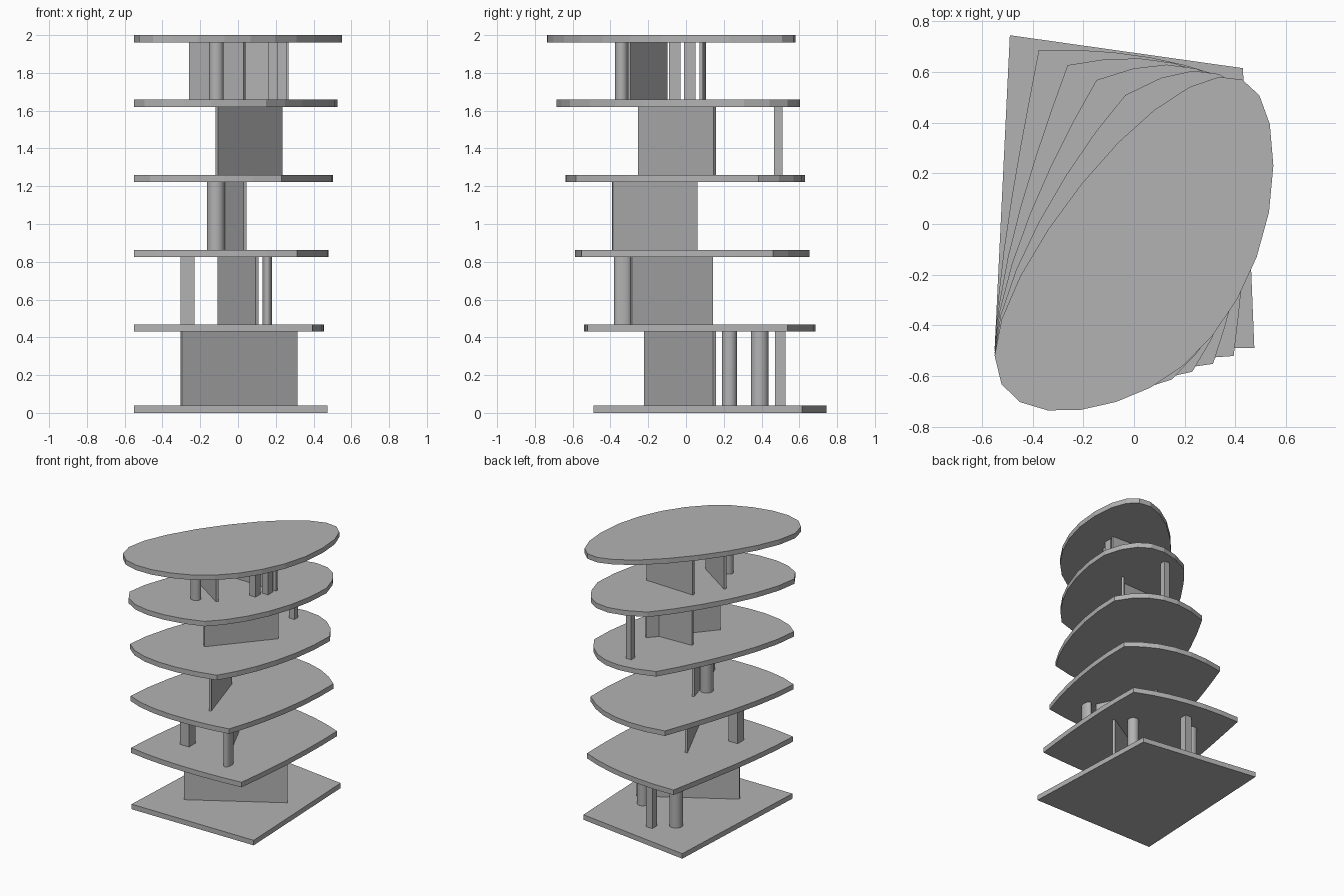
import bpy, bmesh, math
from mathutils import Vector

if "Cube" in bpy.data.objects:
    bpy.data.objects.remove(bpy.data.objects["Cube"], do_unlink=True)

grey = bpy.data.materials.new("plain grey")
grey.use_nodes = True
colour = (0.45, 0.45, 0.45, 1)
grey.diffuse_color = colour
grey.node_tree.nodes["Principled BSDF"].inputs["Base Color"].default_value = colour


def prism(name, outline, low, high, smooth=False):
    """Extrude a plan outline between two heights."""
    bm = bmesh.new()
    face = bm.faces.new([bm.verts.new((p[0], p[1], low)) for p in outline])
    grown = bmesh.ops.extrude_face_region(bm, geom=[face])
    verts = [g for g in grown["geom"] if isinstance(g, bmesh.types.BMVert)]
    bmesh.ops.translate(bm, verts=verts, vec=(0, 0, high - low))
    bmesh.ops.recalc_face_normals(bm, faces=bm.faces)
    mesh = bpy.data.meshes.new(name)
    bm.to_mesh(mesh)
    bm.free()
    mesh.materials.append(grey)
    obj = bpy.data.objects.new(name, mesh)
    bpy.context.collection.objects.link(obj)
    if smooth:
        bpy.ops.object.select_all(action='DESELECT')
        obj.select_set(True)
        bpy.context.view_layer.objects.active = obj
        bpy.ops.object.shade_smooth_by_angle(angle=math.radians(40))
    return obj


def wall(name, level, start, end, thick=0.018):
    a, b = Vector(start), Vector(end)
    d = (b - a).normalized()
    side = Vector((-d.y, d.x)) * thick / 2
    prism(name, [a - side, b - side, b + side, a + side], *storey(level))


def post(name, level, x, y, w, d):
    outline = [(x + i * w / 2, y + j * d / 2) for i, j in ((-1, -1), (1, -1), (1, 1), (-1, 1))]
    prism(name, outline, *storey(level))


def column(name, level, x, y, rx, ry, n=32):
    turns = [2 * math.pi * i / n for i in range(n)]
    outline = [(x + rx * math.cos(t), y + ry * math.sin(t)) for t in turns]
    prism(name, outline, *storey(level), smooth=True)


# Floor plates blend from a four-sided plan to a rounded one
SLAB = 0.038
floors = [0.0, 0.43, 0.825, 1.222, 1.62, 1.962]


def storey(level):
    return floors[level] + SLAB, floors[level + 1]


quad = [Vector(p) for p in ((-0.55, -0.49), (0.475, -0.49), (0.43, 0.615), (-0.49, 0.745))]
oval = [Vector(p) for p in ((-0.55, -0.52), (0.067, -0.645), (0.55, 0.23), (0.08, 0.45))]
# Leaving and arriving handles of each curved side
leave = [Vector(p) for p in ((0, -0.27), (0.267, 0.138), (0, 0.38), (-0.277, -0.214))]
arrive = [Vector(p) for p in ((-0.267, -0.138), (0, -0.37), (0.30, 0.232), (0, 0.25))]
STEPS = 6


def plan(blend):
    points = []
    for k in range(4):
        n = (k + 1) % 4
        a, d = oval[k], oval[n]
        b, c = a + leave[k], d + arrive[k]
        for s in range(STEPS):
            t = s / STEPS
            u = 1 - t
            curved = a * u**3 + b * 3 * u * u * t + c * 3 * u * t * t + d * t**3
            points.append(quad[k].lerp(quad[n], t).lerp(curved, blend))
    return points


for i, z in enumerate(floors):
    prism(f"floor_plate_{i}", plan(i / 5), z, z + SLAB)

# First storey
wall("first_wall", 0, (-0.30, -0.215), (0.31, 0.15))
column("first_column_right", 0, -0.19, 0.39, 0.047, 0.047)
column("first_column_left", 0, 0.20, 0.23, 0.04, 0.04)
post("first_post", 0, -0.06, 0.50, 0.055, 0.055)

# Second storey
wall("second_wall", 1, (0.10, -0.29), (-0.10, 0.14))
column("second_column", 1, 0.155, -0.335, 0.025, 0.045)
post("second_post", 1, -0.268, -0.22, 0.075, 0.075)

# Third storey
wall("third_wall", 2, (0.037, -0.388), (-0.10, 0.057))
column("third_column", 2, -0.117, -0.08, 0.047, 0.047)

# Fourth storey
wall("fourth_wall", 3, (-0.112, -0.247), (0.23, 0.152))
wall("fourth_cross_wall", 3, (-0.105, 0.07), (0.165, 0.08))
post("fourth_post", 3, 0.125, 0.488, 0.045, 0.045)

# Fifth storey
wall("fifth_front_wall", 4, (-0.255, -0.105), (0.035, -0.30))
wall("fifth_back_wall", 4, (-0.13, 0.096), (0.268, 0.08))
column("fifth_column", 4, -0.115, -0.342, 0.038, 0.034)
post("fifth_front_post", 4, 0.185, -0.06, 0.05, 0.06)
post("fifth_back_post", 4, 0.235, 0.02, 0.05, 0.06)
